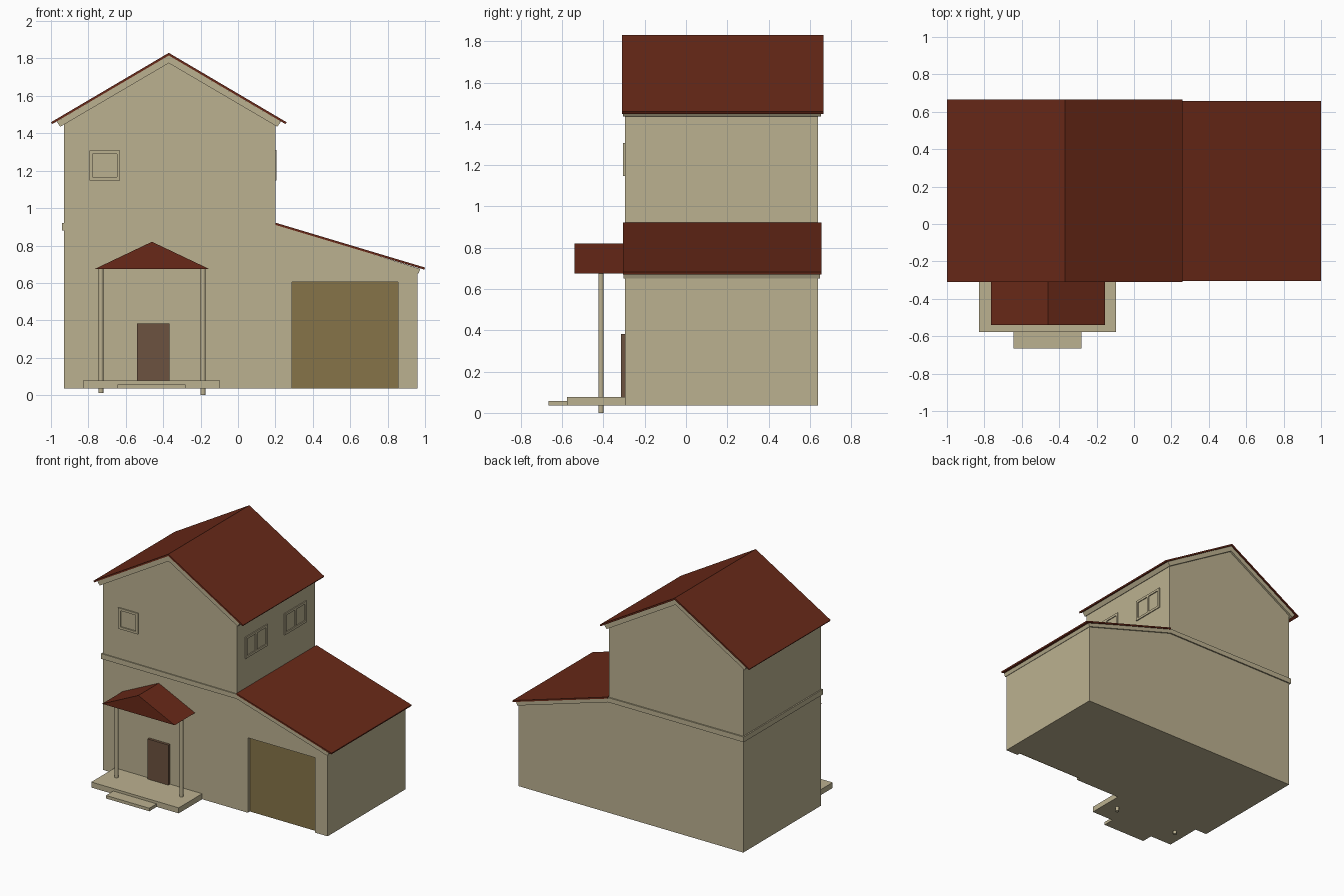
import bpy, bmesh

if "Cube" in bpy.data.objects:
    bpy.data.objects.remove(bpy.data.objects["Cube"])

def material(name, rgb):
    m = bpy.data.materials.new(name)
    m.diffuse_color = (*rgb, 1)
    m.use_nodes = True
    m.node_tree.nodes["Principled BSDF"].inputs["Base Color"].default_value = m.diffuse_color
    return m

WALL = material("wall_cream", (0.50, 0.44, 0.28))
RED = material("roof_red", (0.14, 0.022, 0.009))
OLIVE = material("garage_olive", (0.24, 0.175, 0.065))
BROWN = material("door_brown", (0.15, 0.085, 0.05))

def finish(name, bm, mat):
    bmesh.ops.recalc_face_normals(bm, faces=bm.faces)
    me = bpy.data.meshes.new(name)
    bm.to_mesh(me)
    bm.free()
    ob = bpy.data.objects.new(name, me)
    bpy.context.collection.objects.link(ob)
    if mat:
        me.materials.append(mat)
    return ob

def extrude_y(name, profile, y0, y1, mat):
    """Extrude an (x, z) outline from y0 to y1."""
    bm = bmesh.new()
    f = bm.faces.new([bm.verts.new((x, y0, z)) for x, z in profile])
    r = bmesh.ops.extrude_face_region(bm, geom=[f])
    vs = [v for v in r["geom"] if isinstance(v, bmesh.types.BMVert)]
    bmesh.ops.translate(bm, verts=vs, vec=(0, y1 - y0, 0))
    return finish(name, bm, mat)

def add_box(bm, x, y, z):
    vs = bmesh.ops.create_cube(bm, size=1)["verts"]
    for v in vs:
        v.co = [r[0] if c < 0 else r[1] for c, r in zip(v.co, (x, y, z))]

def box(name, x, y, z, mat):
    bm = bmesh.new()
    add_box(bm, x, y, z)
    return finish(name, bm, mat)

def window(name, place, u, z, panes, bar=0.018):
    """Raised frame around panes; place(u_range) gives the x and y ranges."""
    bm = bmesh.new()
    for zr in ((z[0], z[0] + bar), (z[1] - bar, z[1])):
        add_box(bm, *place(u), zr)
    step = (u[1] - u[0] - bar) / panes
    for i in range(panes + 1):
        a = u[0] + i * step
        add_box(bm, *place((a, a + bar)), (z[0] + bar, z[1] - bar))
    return finish(name, bm, WALL)

# House walls with recessed garage opening
walls = extrude_y("walls", [(-0.93, 0.035), (0.96, 0.035), (0.96, 0.66), (0.20, 0.89),
                            (0.20, 1.45), (-0.37, 1.79), (-0.93, 1.45)], -0.295, 0.64, WALL)
cutter = box("garage_cutter", (0.29, 0.855), (-0.4, -0.267), (-0.1, 0.605), None)
cutter.hide_render = True
cutter.display_type = 'WIRE'
cut = walls.modifiers.new("garage_opening", 'BOOLEAN')
cut.object = cutter
cut.operation = 'DIFFERENCE'
cut.solver = 'EXACT'
box("garage_door", (0.29, 0.855), (-0.27, -0.26), (0.035, 0.605), OLIVE)

# Upper roof and its trim
extrude_y("upper_roof", [(-1.0, 1.459), (-0.37, 1.83), (0.26, 1.459),
                         (0.254, 1.449), (-0.37, 1.816), (-0.994, 1.449)], -0.31, 0.665, RED)
extrude_y("upper_roof_trim", [(-0.97, 1.463), (-0.37, 1.816), (0.23, 1.463),
                              (0.21, 1.435), (-0.37, 1.775), (-0.95, 1.435)], -0.305, 0.655, WALL)

# Belt band that runs on as the garage roof trim, and the garage roof
extrude_y("belt_and_garage_trim", [(-0.94, 0.88), (0.20, 0.88), (0.965, 0.65), (0.975, 0.675),
                                   (0.20, 0.915), (-0.94, 0.92)], -0.303, 0.65, WALL)
extrude_y("garage_roof", [(0.20, 0.922), (1.0, 0.682), (0.997, 0.671), (0.20, 0.91)],
          -0.305, 0.657, RED)

# Windows
window("front_window", lambda u: (u, (-0.304, -0.29)), (-0.795, -0.63), (1.148, 1.307), 1)
for i, y in enumerate((-0.2, 0.27)):
    window(f"side_window_{i + 1}", lambda u: ((0.195, 0.207), u), (y, y + 0.26), (1.147, 1.31), 2)

# Entrance: door, porch slab, step, columns, porch roof
box("front_door", (-0.54, -0.365), (-0.315, -0.29), (0.075, 0.382), BROWN)
box("porch_slab", (-0.83, -0.095), (-0.577, -0.29), (0.035, 0.077), WALL)
box("porch_step", (-0.645, -0.28), (-0.665, -0.57), (0.035, 0.058), WALL)
for side, x, z0 in (("left", -0.733, 0.012), ("right", -0.187, 0.0)):
    bm = bmesh.new()
    bmesh.ops.create_cone(bm, cap_ends=True, segments=16, radius1=0.013, radius2=0.013,
                          depth=0.68 - z0)
    bmesh.ops.translate(bm, verts=bm.verts, vec=(x, -0.412, (0.68 + z0) / 2))
    for f in bm.faces:
        f.smooth = len(f.verts) == 4
    for e in bm.edges:
        e.smooth = all(len(f.verts) == 4 for f in e.link_faces)
    finish(f"{side}_column", bm, WALL)
extrude_y("porch_roof", [(-0.765, 0.675), (-0.155, 0.675), (-0.46, 0.82)], -0.54, -0.29, RED)
